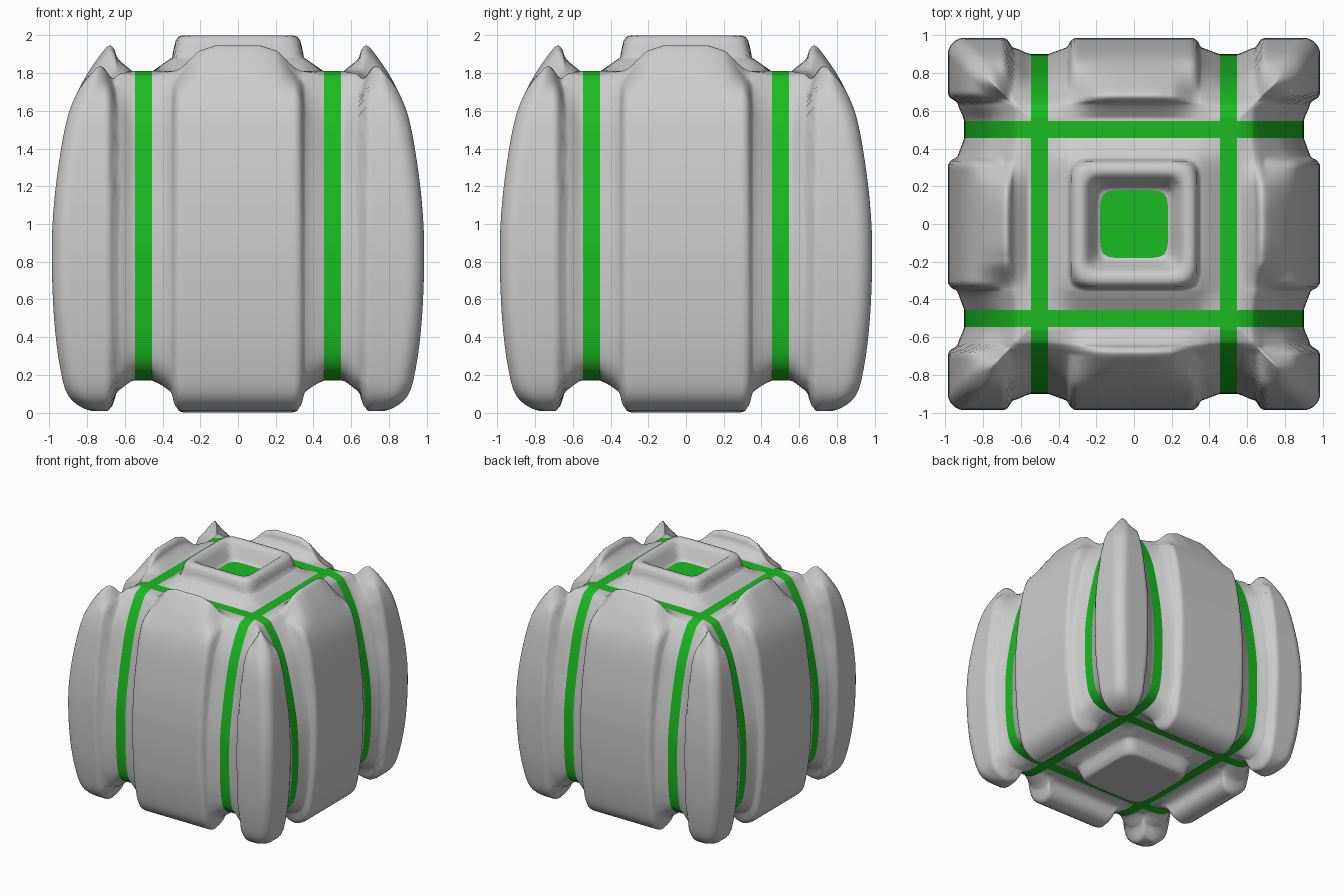
import bpy, bmesh, math

if "Cube" in bpy.data.objects:
    bpy.data.objects.remove(bpy.data.objects["Cube"])

# Vertical profiles (radius, height): groove level and raised-panel level
BASE = [(.56, 1.81), (.62, 1.79), (.645, 1.765), (.675, 1.72), (.71, 1.66), (.76, 1.55),
        (.80, 1.42), (.85, 1.2), (.89, .95), (.90, .75), (.895, .5), (.87, .32), (.83, .24),
        (.77, .20), (.70, .18), (.645, .173), (.60, .17), (.56, .17)]
PANEL = [(.56, 1.81), (.635, 1.875), (.655, 1.925), (.685, 1.945), (.735, 1.89), (.82, 1.76),
         (.90, 1.58), (.95, 1.32), (.98, 1.05), (.987, .8), (.975, .5), (.945, .25), (.90, .09),
         (.80, .015), (.72, .02), (.67, .06), (.64, .14), (.56, .17)]
INNER = [0, .06, .12, .16, .18, .2, .22, .24, .26, .28, .3, .315, .33, .34, .35, .36, .4,
         .455, .5, .545]
OUT = 24      # divisions between groove and corner
EDGE = .56    # half-size of the top and bottom caps


def spline(pts, steps=4):
    res = []
    for i in range(len(pts) - 1):
        a, b = pts[max(i - 1, 0)], pts[i]
        c, d = pts[i + 1], pts[min(i + 2, len(pts) - 1)]
        for k in range(steps):
            t = k / steps
            res.append(tuple(.5 * (2*q + (r - p)*t + (2*p - 5*q + 4*r - s)*t*t
                                   + (3*q - p - 3*r + s)*t**3)
                             for p, q, r, s in zip(a, b, c, d)))
    return res + [pts[-1]]


def ramp(x, keys):
    """Eased interpolation through (position, value) keys."""
    if x <= keys[0][0]:
        return keys[0][1]
    for (a, va), (b, vb) in zip(keys, keys[1:]):
        if x <= b:
            t = (x - a) / (b - a)
            t = .5 * t + .5 * t * t * (3 - 2 * t)
            return va + (vb - va) * t
    return keys[-1][1]


SIDE = [(.31, 1), (.335, .85), (.355, .42), (.455, 0), (.545, 0), (.645, .42), (.665, .85), (.69, 1)]
SIDE_TOP = [(.12, 1), (.2, .88), (.34, .25), (.455, 0), (.545, 0), (.66, .15), (.78, 1)]
TOP = [(0, .04), (.185, .04), (.225, .12), (.26, .183), (.285, .19), (.31, .187), (.333, .16),
       (.35, .07), (.455, 0)]
BOTTOM = [(.29, .17), (.315, .16), (.335, .1), (.355, .045), (.455, 0)]

# Grid positions across one face: (fixed value, fraction towards the corner)
half = [(v, 0) for v in INNER] + [(.545, k / OUT) for k in range(1, OUT + 1)]
LINES = [(-1, v, t) for v, t in reversed(half[1:])] + [(1, v, t) for v, t in half]


def side_point(line, b, p):
    sgn, val, t = line
    s, z = b
    for _ in range(8):
        x = val + t * (s - .545)
        w = min(max((b[1] - 1.5) / .2, 0), 1)
        h = (1 - w) * ramp(x, SIDE) + w * ramp(x, SIDE_TOP)
        s = b[0] + h * (p[0] - b[0])
        z = b[1] + h * (p[1] - b[1])
    x = val + t * (s - .545)
    y = s
    r = .09 * min(max((s - .58) / .2, 0), 1)     # rounded upright corner
    if r > 1e-4 and s - x < r:
        ang = math.pi / 4 * (1 - (s - x) / r)
        x, y = s - r + r * math.sin(ang), s - r + r * math.cos(ang)
    return sgn * x, -y, z


def in_groove(a, b):
    return .455 < abs(a + b) / 2 < .545


def add_grid(bm, pts, green):
    vs = [[bm.verts.new(c) for c in row] for row in pts]
    for i in range(len(vs) - 1):
        for j in range(len(vs[0]) - 1):
            f = bm.faces.new((vs[i][j], vs[i][j+1], vs[i+1][j+1], vs[i+1][j]))
            f.material_index = int(green(i, j))
            f.smooth = True


bm = bmesh.new()
lat = [s * (v + t * (EDGE - .545)) for s, v, t in LINES]

# Four sides
rows = [[side_point(l, b, p) for l in LINES] for b, p in zip(spline(BASE), spline(PANEL))]
for c, s in ((1, 0), (0, 1), (-1, 0), (0, -1)):
    add_grid(bm, [[(x*c - y*s, x*s + y*c, z) for x, y, z in row] for row in rows],
             lambda i, j: in_groove(lat[j], lat[j+1]))

# Top with ring and recess, bottom with raised plate
for z0, sign, keys in ((1.81, 1, TOP), (.17, -1, BOTTOM)):
    add_grid(bm, [[(x, y, z0 + sign * ramp((x**8 + y**8)**.125, keys)) for x in lat] for y in lat],
             lambda i, j: in_groove(lat[i], lat[i+1]) or in_groove(lat[j], lat[j+1]))

bmesh.ops.remove_doubles(bm, verts=bm.verts, dist=1e-4)
bmesh.ops.recalc_face_normals(bm, faces=bm.faces)

green = bpy.data.materials.new("green")
green.diffuse_color = (.01, .5, .015, 1)
green.use_nodes = True
green.node_tree.nodes["Principled BSDF"].inputs["Base Color"].default_value = green.diffuse_color


def make_object(name, mesh_bm, mat=None):
    me = bpy.data.meshes.new(name)
    mesh_bm.to_mesh(me)
    mesh_bm.free()
    if mat:
        me.materials.append(mat)
    ob = bpy.data.objects.new(name, me)
    bpy.context.collection.objects.link(ob)


# Split into grey shell and green groove bands
for name, keep, mat in (("panelled_body", 0, None), ("groove_bands", 1, green)):
    part = bm.copy()
    bmesh.ops.delete(part, geom=[f for f in part.faces if f.material_index != keep], context='FACES')
    for f in part.faces:
        f.material_index = 0
    make_object(name, part, mat)
bm.free()

# Green floor of the top recess
pad = bmesh.new()
ring = []
for k in range(48):
    a = 2 * math.pi * k / 48
    c, s = math.cos(a), math.sin(a)
    r = .18 / (abs(c)**6 + abs(s)**6)**(1 / 6)
    ring.append(pad.verts.new((r * c, r * s, 1.854)))
pad.faces.new(ring)
make_object("recess_floor", pad, green)
